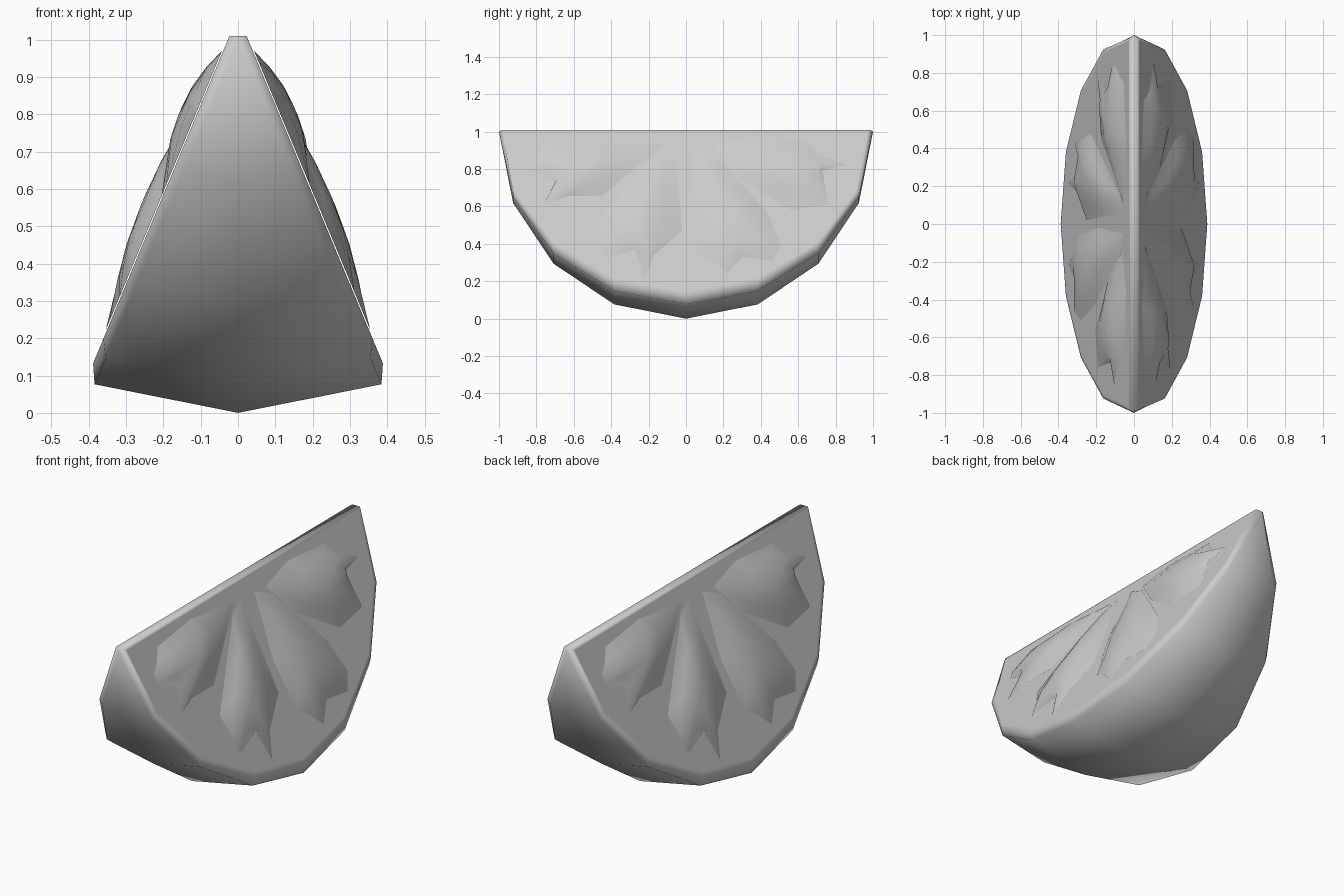
import bpy, bmesh, math
from mathutils import Vector

cube = bpy.data.objects.get("Cube")
if cube:
    bpy.data.objects.remove(cube)

grey = bpy.data.materials.new("plain_grey")
grey.use_nodes = True
colour = (0.6, 0.6, 0.6, 1)
grey.diffuse_color = colour
grey.node_tree.nodes["Principled BSDF"].inputs["Base Color"].default_value = colour

HALF_ANGLE = math.radians(22.6)
DOWN = Vector((math.sin(HALF_ANGLE), 0, -math.cos(HALF_ANGLE)))
NORMAL = Vector((math.cos(HALF_ANGLE), 0, math.sin(HALF_ANGLE)))
PULP = 0.025          # how far the cut face stands out of the wedge
STEPS = 8


def cut_point(y, depth, height):
    """Point on the left cut face: depth runs down from the ridge, height along its normal."""
    return DOWN * depth + NORMAL * height + Vector((0, y, 1))


def finish(bm, name, angle):
    bmesh.ops.remove_doubles(bm, verts=bm.verts, dist=0.0001)
    mesh = bpy.data.meshes.new(name)
    bm.to_mesh(mesh)
    bm.free()
    mesh.materials.append(grey)
    obj = bpy.data.objects.new(name, mesh)
    bpy.context.collection.objects.link(obj)
    bpy.ops.object.select_all(action='DESELECT')
    obj.select_set(True)
    bpy.context.view_layer.objects.active = obj
    bpy.ops.object.shade_smooth_by_angle(angle=math.radians(angle))
    return obj


# Wedge: a slice of a sphere with raised cut faces and a narrow ridge
def build_wedge():
    bm = bmesh.new()
    flip = Vector((-1, 1, 1))
    rings = []
    for i in range(STEPS + 1):
        t = math.pi * i / STEPS
        y, r = -math.cos(t), math.sin(t)
        rim = cut_point(y, r, 0)
        end = i in (0, STEPS)
        lip = cut_point(y * 0.985 if end else y, r * 0.95, PULP)
        ring = [lip, rim, Vector((0, y, 1 - r)), rim * flip, lip * flip]
        rings.append([bm.verts.new(p) for p in ring])
    for a, b in zip(rings, rings[1:]):
        for j in range(4):
            bm.faces.new((a[j], a[j + 1], b[j + 1], b[j]))
    first, last = rings[0], rings[-1]
    bm.faces.new((first[0], last[0], last[4], first[4]))
    bm.faces.new((first[0], first[4], first[2]))
    bm.faces.new((last[0], last[2], last[4]))
    cuts = [bm.faces.new([ring[k] for ring in rings]) for k in (0, 4)]
    bmesh.ops.remove_doubles(bm, verts=bm.verts, dist=0.0001)
    bmesh.ops.recalc_face_normals(bm, faces=bm.faces)
    cuts = [f for f in bm.faces if len(f.verts) > 4]
    bmesh.ops.inset_individual(bm, faces=cuts, thickness=0.02)
    finish(bm, "wedge", 75)


# Pulp segment: a domed sheet over a torn outline, with its thorns reaching the face
def build_segment(name, centre, outline):
    c = Vector(centre)
    pts = [Vector(p) for p in outline]
    n = len(pts)
    # Softened outline so that the dome stays round inside the torn edge
    soft = [(pts[i - 1] + pts[i] * 2 + pts[(i + 1) % n]) / 4 for i in range(n)]
    bm = bmesh.new()

    def vert(p, height):
        return bm.verts.new(cut_point(p.x, (1 - p.y) / math.cos(HALF_ANGLE), PULP + height))

    top = vert(c, 0.045)
    rings = [[vert(c.lerp(p, s), h) for p in soft] for s, h in ((0.4, 0.04), (0.75, 0.026))]
    rings.append([vert(p, 0.003) for p in pts])
    for i in range(n):
        j = (i + 1) % n
        bm.faces.new((top, rings[0][i], rings[0][j]))
        for a, b in zip(rings, rings[1:]):
            bm.faces.new((a[i], b[i], b[j], a[j]))
    bmesh.ops.recalc_face_normals(bm, faces=bm.faces)
    bm.normal_update()
    if sum(f.normal.x for f in bm.faces) < 0:
        bmesh.ops.reverse_faces(bm, faces=bm.faces)
    obj = finish(bm, "left_" + name, 60)
    # The same segment on the other cut face, turned half a circle
    twin = obj.copy()
    twin.name = "right_" + name
    twin.rotation_euler.z = math.pi
    bpy.context.collection.objects.link(twin)


build_wedge()
build_segment("front_upper_segment", (-.52, .79), [
    (-.12, .92), (-.45, .96), (-.75, .93), (-.79, .87), (-.84, .83),
    (-.83, .78), (-.7, .72), (-.76, .6), (-.63, .645), (-.45, .645)])
build_segment("front_lower_segment", (-.24, .55), [
    (-.06, .92), (-.15, .88), (-.48, .51), (-.45, .42), (-.43, .31),
    (-.27, .36), (-.22, .21), (-.17, .33), (-.02, .46)])
build_segment("back_lower_segment", (.24, .53), [
    (.05, .92), (.02, .6), (.07, .33), (.13, .31), (.22, .23),
    (.3, .32), (.46, .3), (.51, .38), (.44, .55), (.16, .87)])
build_segment("back_upper_segment", (.5, .77), [
    (.14, .91), (.35, .96), (.65, .94), (.7, .87), (.85, .81),
    (.73, .78), (.76, .6), (.56, .57), (.3, .73)])
